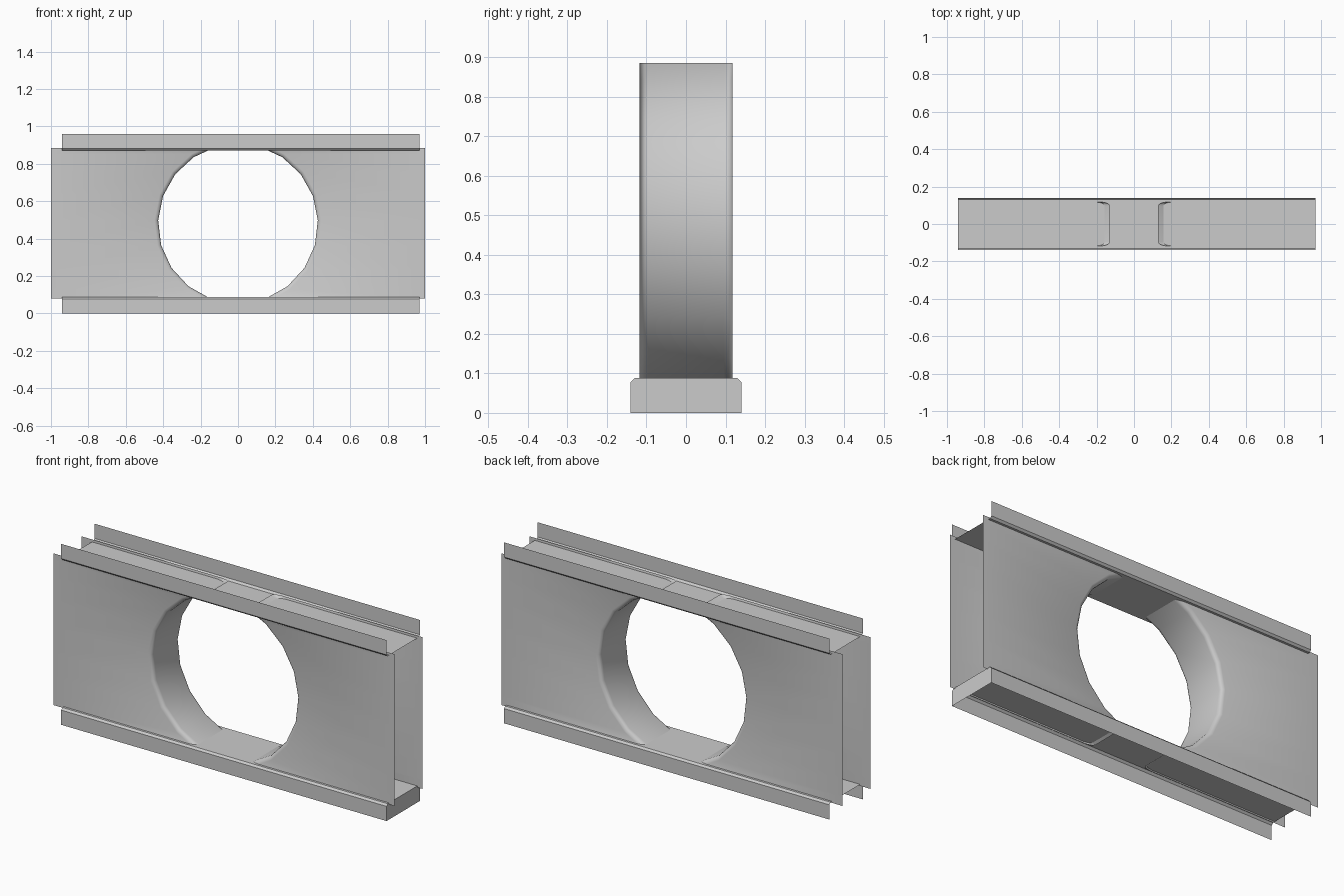
import bpy, bmesh
from math import sin, cos, radians

if "Cube" in bpy.data.objects:
    bpy.data.objects.remove(bpy.data.objects["Cube"])

Z_LOW, Z_HIGH, HOLE_Z = 0.08, 0.885, 0.48


def finish(name, bm, angle):
    bmesh.ops.recalc_face_normals(bm, faces=bm.faces)
    mesh = bpy.data.meshes.new(name)
    bm.to_mesh(mesh)
    bm.free()
    obj = bpy.data.objects.new(name, mesh)
    bpy.context.collection.objects.link(obj)
    bpy.ops.object.select_all(action='DESELECT')
    obj.select_set(True)
    bpy.context.view_layer.objects.active = obj
    bpy.ops.object.shade_smooth_by_angle(angle=radians(angle))
    return obj


def wall_half(name, side):
    # Front sheet, rounded rim, half tunnel, rim and back sheet as one strip
    front = [(None, -0.118), (0.447, -0.118), (0.435, -0.113), (0.429, -0.106), (0.427, -0.096)]
    stations = front + [(r, -y) for r, y in reversed(front)]
    angles = [radians(2.3 + 18 * k) for k in range(-5, 6)]
    bm = bmesh.new()
    rows = []
    for r, y in stations:
        rad = r or 0.447
        rows.append([bm.verts.new((side * (rad * cos(a) if r else 1.0), y, HOLE_Z + rad * sin(a)))
                     for a in angles])
    for a, b in zip(rows, rows[1:]):
        for i in range(len(angles) - 1):
            bm.faces.new((a[i], a[i + 1], b[i + 1], b[i]))
    # Trim level at the bottom and top edges
    for z, n in ((Z_LOW, -1), (Z_HIGH, 1)):
        bmesh.ops.bisect_plane(bm, geom=bm.verts[:] + bm.edges[:] + bm.faces[:],
                               plane_co=(0, 0, z), plane_no=(0, 0, n), clear_outer=True)
    return finish(name, bm, 40)


def rail(name, flip, capped):
    # Open channel with small chamfers, web facing the wall
    profile = [(-0.14, 0), (-0.14, 0.078), (-0.13, 0.088), (0.13, 0.088), (0.14, 0.078), (0.14, 0)]
    bm = bmesh.new()
    ends = [[bm.verts.new((x, y, 0.96 - z if flip else z)) for y, z in profile]
            for x in (-0.94, 0.97)]
    for i in range(len(profile) - 1):
        bm.faces.new((ends[0][i], ends[0][i + 1], ends[1][i + 1], ends[1][i]))
    if capped:
        bm.faces.new(ends[1])
    return finish(name, bm, 20)


# Two wall halves around the round opening
wall_half("wall_right", 1)
wall_half("wall_left", -1)

# Bottom rail closed at its right end, top rail open
rail("bottom_rail", False, True)
rail("top_rail", True, False)
